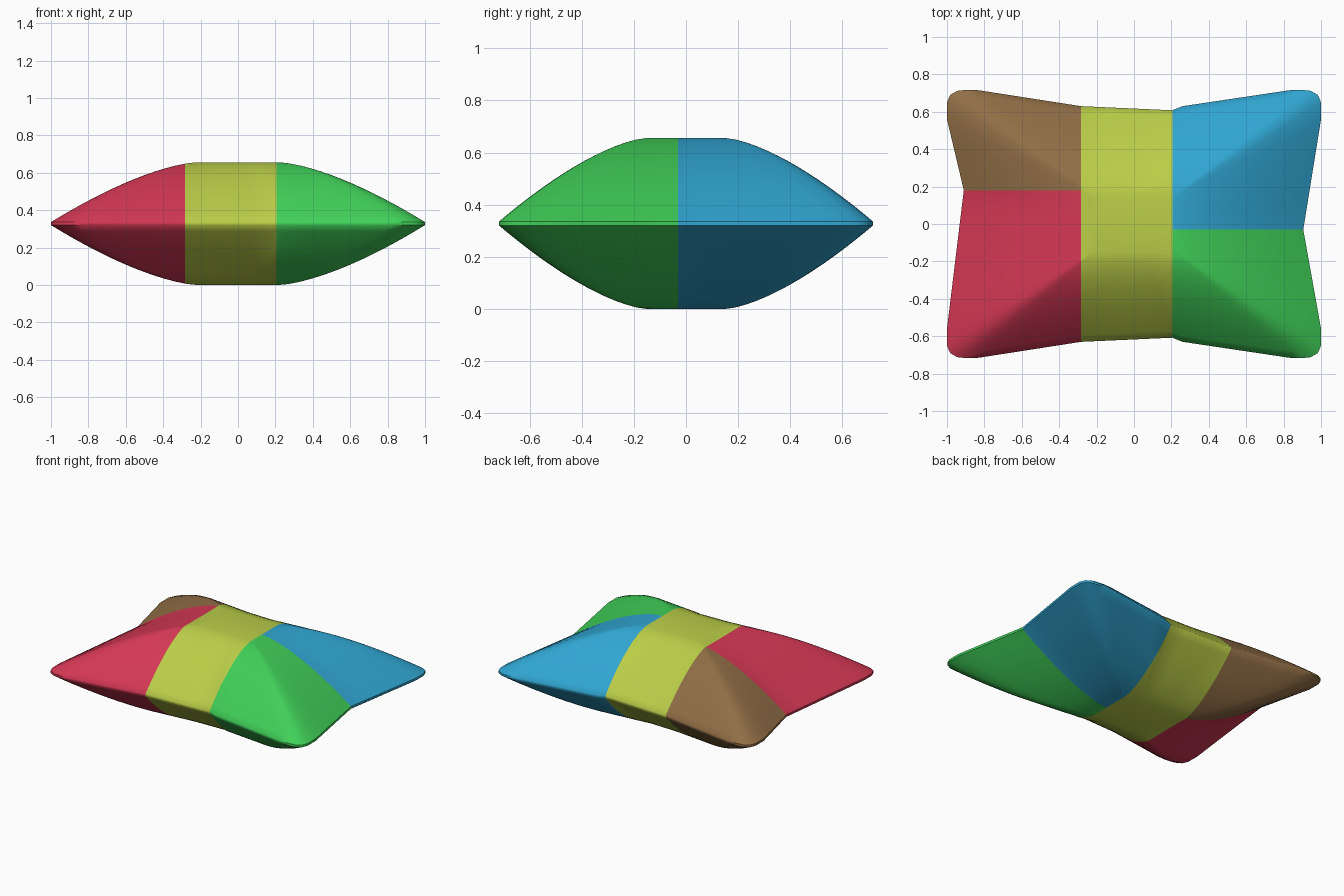
import bpy, bmesh, math
from mathutils import Vector

if "Cube" in bpy.data.objects:
    bpy.data.objects.remove(bpy.data.objects["Cube"])

MID, RISE, RIM = 0.328, 0.328, 0.008      # mid height, half thickness, half rim
INNER = Vector((0.22, 0.15))              # half size of the flat crown
SEAM_L, SEAM_R = -0.283, 0.205            # edges of the centre band
SPLIT_L, SPLIT_R = 0.18, -0.03            # front/back seams on each side
RINGS = 14


def material(name, rgb):
    m = bpy.data.materials.new(name)
    m.use_nodes = True
    m.diffuse_color = (*rgb, 1)
    m.node_tree.nodes["Principled BSDF"].inputs["Base Color"].default_value = (*rgb, 1)
    return m


materials = [
    material("yellow", (0.491, 0.617, 0.065)),
    material("red", (0.658, 0.039, 0.089)),
    material("brown", (0.283, 0.156, 0.061)),
    material("green", (0.051, 0.631, 0.098)),
    material("blue", (0.030, 0.381, 0.645)),
]

# Outline: four rounded corners joined by pinched-in edges
corner = [(1, 0.56), (1, 0.65), (0.983, 0.69), (0.945, 0.712), (0.90, 0.717), (0.83, 0.715)]
back = [(0.26, 0.63), (SEAM_R, 0.608), (SEAM_L, 0.63)]
mirror = lambda pts, sx, sy: [(x * sx, y * sy) for x, y in pts]
corners = (corner + back + mirror(corner, -1, 1)[::-1] + [(-0.91, SPLIT_L)]
           + mirror(corner, -1, -1) + mirror(back, 1, -1)[::-1]
           + mirror(corner, 1, -1)[::-1] + [(0.905, SPLIT_R)])
outline = []
for i, p in enumerate(corners):
    a, b = Vector(p), Vector(corners[(i + 1) % len(corners)])
    steps = max(1, math.ceil((b - a).length / 0.15))
    outline += [a.lerp(b, k / steps) for k in range(steps)]


def crown_point(p):
    """Matching point on the rim of the flat crown."""
    x = p.x * INNER.x / 0.83
    y = p.y * INNER.y / 0.56
    return Vector((max(-INNER.x, min(INNER.x, x)), max(-INNER.y, min(INNER.y, y))))


# Loft rings from the bottom crown out to the rim and back in to the top crown
bm = bmesh.new()
levels = [(k / RINGS, -1) for k in range(RINGS, -1, -1)] + [(k / RINGS, 1) for k in range(RINGS + 1)]
rings = []
for t, side in levels:
    h = RIM + (RISE - RIM) * (1 - (1 - t) ** 1.5)
    ring = []
    for p in outline:
        q = p.lerp(crown_point(p), t)
        ring.append(bm.verts.new((q.x, q.y, MID + side * h)))
    rings.append(ring)
n = len(outline)
for lower, upper in zip(rings, rings[1:]):
    for i in range(n):
        j = (i + 1) % n
        bm.faces.new((lower[i], lower[j], upper[j], upper[i]))
bm.faces.new(rings[0][::-1])
bm.faces.new(rings[-1])
bmesh.ops.remove_doubles(bm, verts=bm.verts, dist=0.0005)


# Cut the panel seams
def cut(faces, co, no):
    geom = list(faces) + list({e for f in faces for e in f.edges}) + list({v for f in faces for v in f.verts})
    bmesh.ops.bisect_plane(bm, geom=geom, dist=0.0001, plane_co=co, plane_no=no)


cut(bm.faces[:], (SEAM_L, 0, 0), (1, 0, 0))
cut(bm.faces[:], (SEAM_R, 0, 0), (1, 0, 0))
cut([f for f in bm.faces if f.calc_center_median().x < SEAM_L], (0, SPLIT_L, 0), (0, 1, 0))
cut([f for f in bm.faces if f.calc_center_median().x > SEAM_R], (0, SPLIT_R, 0), (0, 1, 0))

# Colour each panel by its side of the seams
for f in bm.faces:
    c = f.calc_center_median()
    if c.x < SEAM_L:
        f.material_index = 1 if c.y < SPLIT_L else 2
    elif c.x > SEAM_R:
        f.material_index = 3 if c.y < SPLIT_R else 4
    else:
        f.material_index = 0
bmesh.ops.recalc_face_normals(bm, faces=bm.faces)

mesh = bpy.data.meshes.new("patchwork_pillow")
bm.to_mesh(mesh)
bm.free()
for m in materials:
    mesh.materials.append(m)
pillow = bpy.data.objects.new("patchwork_pillow", mesh)
bpy.context.collection.objects.link(pillow)
bpy.ops.object.select_all(action="DESELECT")
pillow.select_set(True)
bpy.context.view_layer.objects.active = pillow
bpy.ops.object.shade_smooth_by_angle(angle=math.radians(45))
